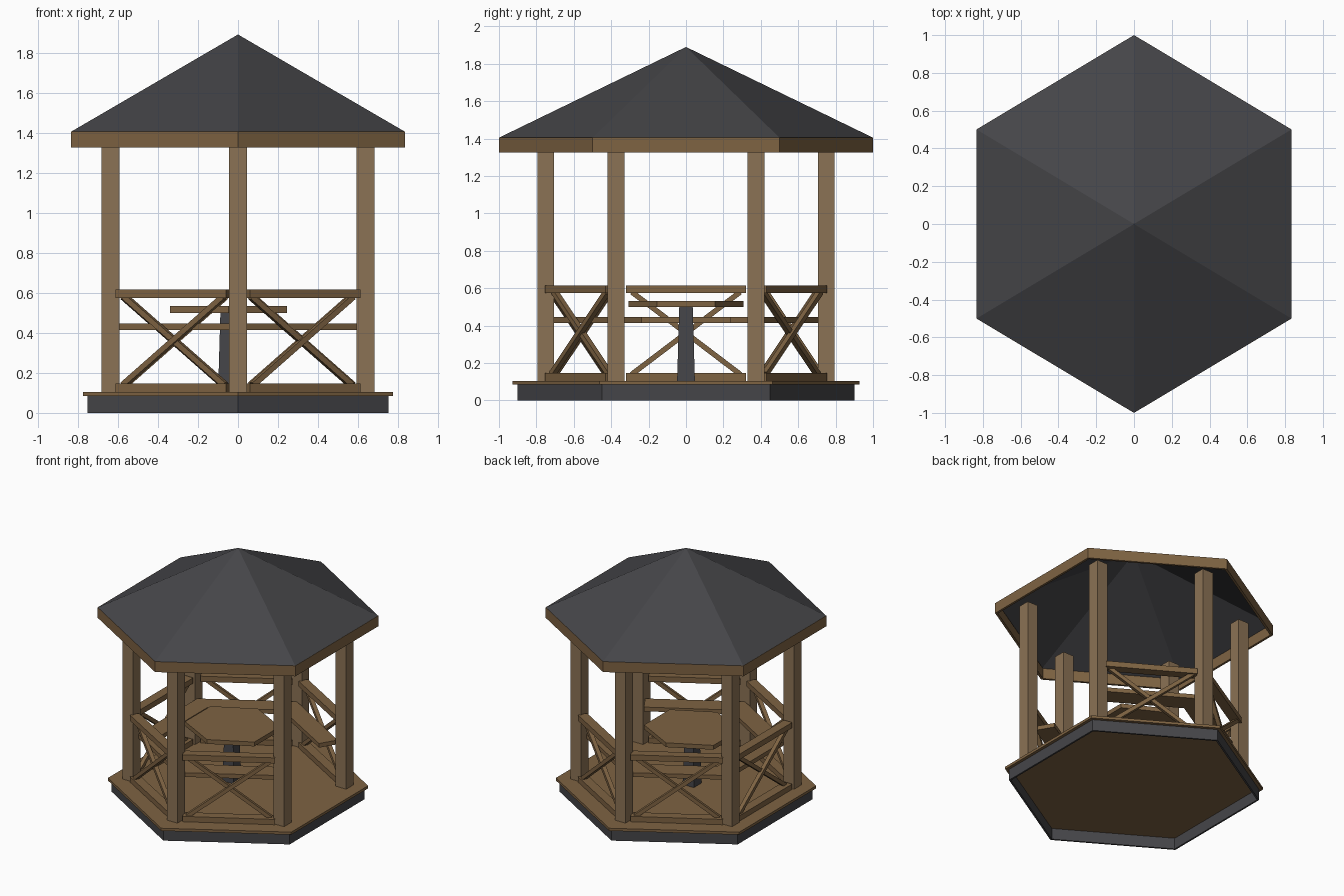
import bpy, bmesh
from math import atan2, hypot
from mathutils import Matrix, Vector

if "Cube" in bpy.data.objects:
    bpy.data.objects.remove(bpy.data.objects["Cube"])

def material(name, rgb):
    m = bpy.data.materials.new(name)
    m.diffuse_color = (*rgb, 1)
    m.use_nodes = True
    m.node_tree.nodes["Principled BSDF"].inputs["Base Color"].default_value = m.diffuse_color
    return m

WOOD = material("wood", (0.21, 0.125, 0.055))
POST = material("post_wood", (0.26, 0.17, 0.09))
DARK = material("dark_grey", (0.06, 0.06, 0.066))

def make(name, verts, faces, mat):
    me = bpy.data.meshes.new(name)
    me.from_pydata([tuple(v) for v in verts], [], faces)
    bm = bmesh.new()
    bm.from_mesh(me)
    bmesh.ops.recalc_face_normals(bm, faces=bm.faces)
    bm.to_mesh(me)
    bm.free()
    me.materials.append(mat)
    ob = bpy.data.objects.new(name, me)
    bpy.context.collection.objects.link(ob)
    return ob

def hexa(r, kx=0.835, cx=0.0):
    """Hexagon corners with points on the y axis, from the lower right, anticlockwise."""
    return [Vector((cx + sx * kx * r, sy * r)) for sx, sy in
            ((1, -.5), (1, .5), (0, 1), (-1, .5), (-1, -.5), (0, -1))]

def prism(name, pts, z0, z1, mat, top=None):
    n = len(pts)
    verts = [(p.x, p.y, z0) for p in pts] + [(p.x, p.y, z1) for p in (top or pts)]
    faces = [(i, (i + 1) % n, (i + 1) % n + n, i + n) for i in range(n)]
    return make(name, verts, faces + [tuple(range(n)), tuple(range(n, 2 * n))], mat)

def ring(name, r, t, z0, z1, mat):
    verts = [(p.x, p.y, z) for rr, z in ((r, z0), (r, z1), (r - t, z1), (r - t, z0))
             for p in hexa(rr)]
    faces = [(k * 6 + i, k * 6 + (i + 1) % 6, (k + 1) % 4 * 6 + (i + 1) % 6, (k + 1) % 4 * 6 + i)
             for k in range(4) for i in range(6)]
    return make(name, verts, faces, mat)

def box(name, mtx, size, mat):
    verts = [mtx @ Vector((x * size[0] / 2, y * size[1] / 2, z * size[2] / 2))
             for x in (-1, 1) for y in (-1, 1) for z in (-1, 1)]
    faces = [(0, 1, 3, 2), (4, 6, 7, 5), (0, 4, 5, 1), (2, 3, 7, 6), (0, 2, 6, 4), (1, 5, 7, 3)]
    return make(name, verts, faces, mat)

def square(h, cx):
    return [Vector((cx + x * h, y * h)) for x, y in ((-1, -1), (1, -1), (1, 1), (-1, 1))]

# Base skirt and floor
ring("base_skirt", 0.90, 0.015, 0, 0.085, DARK)
prism("floor", hexa(0.927), 0.085, 0.105, WOOD)

# Roof shell and its fascia
make("roof", [(p.x, p.y, 1.405) for p in hexa(1.0, 0.833)] + [(0, 0, 1.89)],
     [(i, (i + 1) % 6, 6) for i in range(6)], DARK)
ring("roof_fascia", 1.0, 0.02, 1.325, 1.405, WOOD)

# Posts
corners = hexa(0.75, 0.85)
for i, p in enumerate(corners):
    box(f"post_{i + 1}", Matrix.Translation((p.x, p.y, 0.75)), (0.09, 0.09, 1.3), POST)

# Railings on five sides, the right side stays open
for i in range(1, 6):
    a, b = corners[i], corners[(i + 1) % 6]
    mid, d = (a + b) / 2, b - a
    frame = Matrix.Translation((mid.x, mid.y, 0)) @ Matrix.Rotation(atan2(d.y, d.x), 4, 'Z')
    for part, z in (("bottom_rail", 0.125), ("top_rail", 0.595)):
        box(f"{part}_{i}", frame @ Matrix.Translation((0, 0, z)), (0.64, 0.07, 0.042), WOOD)
    for s in (-1, 1):
        run, rise = 0.58, 0.44
        tilt = Matrix.Rotation(s * atan2(rise, run), 4, 'Y')
        box(f"cross_brace_{i}_{'a' if s < 0 else 'b'}",
            frame @ Matrix.Translation((0, s * 0.008, 0.36)) @ tilt,
            (hypot(run, rise), 0.03, 0.028), WOOD)

# Bench: mitred strip along the five railed sides, square-cut ends
outer, inner = hexa(0.71), hexa(0.54)
outer, inner = outer[1:] + outer[:1], inner[1:] + inner[:1]
inner[0], inner[-1] = Vector((0.52, 0.235)), Vector((0.52, -0.235))
n = 6
verts = [(p.x, p.y, z) for loop, z in ((outer, .415), (outer, .447), (inner, .447), (inner, .415))
         for p in loop]
faces = [(k * n + i, k * n + i + 1, (k + 1) % 4 * n + i + 1, (k + 1) % 4 * n + i)
         for k in range(4) for i in range(n - 1)]
faces += [(0, n, 2 * n, 3 * n), (n - 1, 2 * n - 1, 3 * n - 1, 4 * n - 1)]
make("bench", verts, faces, WOOD)

# Table
prism("table_top", hexa(0.308, 0.95, -0.047), 0.5, 0.533, WOOD)
prism("table_leg", square(0.048, -0.052), 0.09, 0.5, DARK, top=square(0.036, -0.052))
